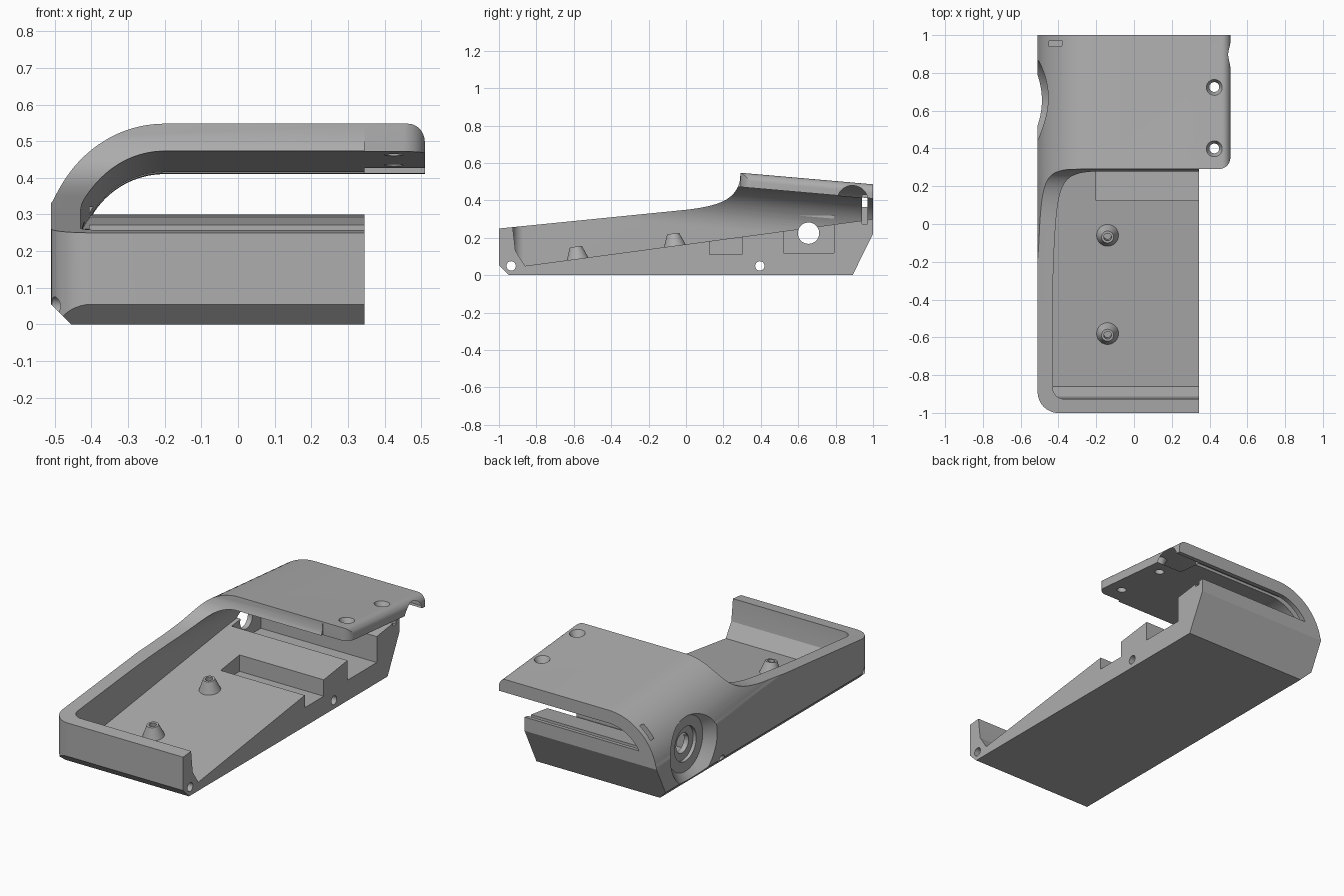
import bpy, bmesh, math
from mathutils import Matrix, Vector
from mathutils.geometry import interpolate_bezier

if "Cube" in bpy.data.objects:
    bpy.data.objects.remove(bpy.data.objects["Cube"])

grey = bpy.data.materials.new("plain grey")
grey.diffuse_color = (0.42, 0.42, 0.42, 1)
grey.use_nodes = True
grey.node_tree.nodes["Principled BSDF"].inputs["Base Color"].default_value = grey.diffuse_color


def finish(name, bm):
    bmesh.ops.recalc_face_normals(bm, faces=bm.faces[:])
    me = bpy.data.meshes.new(name)
    bm.to_mesh(me)
    bm.free()
    me.materials.append(grey)
    ob = bpy.data.objects.new(name, me)
    bpy.context.collection.objects.link(ob)
    return ob


def prism(name, pts, axis, lo, hi, warp=None):
    """Extrude a 2D outline along an axis; warp moves each point."""
    place = {'X': lambda a, b, t: (t, a, b),
             'Y': lambda a, b, t: (a, t, b),
             'Z': lambda a, b, t: (a, b, t)}[axis]
    bm = bmesh.new()
    rings = []
    for t in (lo, hi):
        ring = []
        for a, b in pts:
            co = Vector(place(a, b, t))
            ring.append(bm.verts.new(warp(co) if warp else co))
        rings.append(ring)
        bm.faces.new(ring)
    n = len(pts)
    for i in range(n):
        j = (i + 1) % n
        bm.faces.new((rings[0][i], rings[0][j], rings[1][j], rings[1][i]))
    return finish(name, bm)


def box(name, x0, x1, y0, y1, z0, z1):
    return prism(name, [(x0, y0), (x1, y0), (x1, y1), (x0, y1)], 'Z', z0, z1)


def cone(name, p0, p1, r0, r1, seg=48):
    p0, p1 = Vector(p0), Vector(p1)
    d = p1 - p0
    m = Matrix.Translation((p0 + p1) / 2) @ d.to_track_quat('Z', 'Y').to_matrix().to_4x4()
    bm = bmesh.new()
    bmesh.ops.create_cone(bm, cap_ends=True, segments=seg, radius1=r0, radius2=r1,
                          depth=d.length, matrix=m)
    return finish(name, bm)


def combine(target, tool, op='DIFFERENCE'):
    mod = target.modifiers.new("combine", 'BOOLEAN')
    mod.operation, mod.solver, mod.object = op, 'EXACT', tool
    bpy.context.view_layer.objects.active = target
    bpy.ops.object.modifier_apply(modifier=mod.name)
    bpy.data.objects.remove(tool, do_unlink=True)


def arc(cx, cy, r, a0, a1, n=12):
    return [(cx + r * math.cos(math.radians(a0 + (a1 - a0) * i / n)),
             cy + r * math.sin(math.radians(a0 + (a1 - a0) * i / n))) for i in range(n + 1)]


def slope_roof(co):
    # the roof falls gently towards the back
    if co.z > 0.2:
        co.z -= 0.087 * (co.y - 0.29)
    return co


def floor_z(y):
    return 0.05 + (y + 0.86) * 0.1344


# Outer shell: cross-section, side outline and plan outline intersected
section = ([(-0.455, 0), (0.5099, 0)] + arc(0.465, 0.503, 0.0449, 0, 90, 8)
           + arc(-0.2, 0.236, 0.312, 90, 168, 24) + [(-0.51, 0.29), (-0.51, 0.055)])
shell = prism("housing", section, 'Y', -1.2, 1.2, slope_roof)
sweep = [tuple(p) for p in interpolate_bezier(Vector((0, 0.35)), Vector((0.17, 0.37)),
                                              Vector((0.26, 0.40)), Vector((0.287, 0.50)), 20)]
side = ([(-1.1, 0.155), (-0.945, -0.0005), (0.89, -0.0005), (1.05, 0.32), (1.05, 0.7), (0.292, 0.7)]
        + [(0.292, 0.55)] + sweep[::-1] + [(-1.1, 0.24)])
combine(shell, prism("side_outline", side, 'X', -0.8, 0.8), 'INTERSECT')
plan = (arc(-0.40, -0.89, 0.1102, 180, 270) + [(0.345, -1), (0.345, 0.291)]
        + arc(0.45, 0.351, 0.06, 270, 360) + [(0.51, 1), (-0.5102, 1)])
combine(shell, prism("plan_outline", plan, 'Z', -0.3, 0.9), 'INTERSECT')

# Cavity with sloping floor and arched ceiling
inner = [(-0.43, -0.1), (0.8, -0.1), (0.8, 0.472)] + arc(-0.2, 0.242, 0.23, 90, 180, 24)
cavity = prism("cavity", inner, 'Y', -1.2, 1.2, slope_roof)
inside = [(-0.86, floor_z(-0.86)), (1.1, floor_z(1.1)), (1.1, 0.8), (-0.94, 0.8),
          (-0.928, 0.27), (-0.912, 0.13)]
combine(cavity, prism("inside_outline", inside, 'X', -0.7, 0.7), 'INTERSECT')
inner_plan = arc(-0.37, -0.866, 0.0602, 180, 270) + [(0.65, -0.926), (0.65, 1.08), (-0.4302, 1.08)]
combine(cavity, prism("inner_plan", inner_plan, 'Z', -0.3, 0.9), 'INTERSECT')
combine(shell, cavity)

# Open right side below the roof, floor pockets and rear panel slot
for b in ((0.345, 0.7, -1.2, 1.2, -0.1, 0.38),
          (-0.2, 0.6, 0.125, 0.30, 0.11, 0.30),
          (-0.405, 0.6, 0.52, 0.79, 0.12, 0.32),
          (-0.45, 0.345, 0.94, 0.97, 0.275, 0.432)):
    combine(shell, box("pocket", *b))

# Standoffs square to the floor, each with a screw hole
up = Vector((0, -0.1344, 1)).normalized()
for y in (-0.58, -0.06):
    p = Vector((-0.14, y, floor_z(y)))
    combine(shell, cone("standoff", p - up * 0.02, p + up * 0.066, 0.066, 0.032), 'UNION')
    combine(shell, cone("standoff_hole", p + up * 0.01, p + up * 0.1, 0.02, 0.02, 32))

# Round recess, counterbore and through hole in the left wall
cy, cz = 0.655, 0.225
for x0, x1, r0, r1 in ((-0.55, -0.455, 0.255, 0.16), (-0.5, -0.435, 0.10, 0.10),
                       (-0.6, -0.35, 0.057, 0.057)):
    combine(shell, cone("recess", (x0, cy, cz), (x1, cy, cz), r0, r1, 64))

# Cross holes through the base
for y in (-0.935, 0.395):
    combine(shell, cone("cross_hole", (-0.7, y, 0.05), (0.7, y, 0.05), 0.025, 0.025, 32))

# Countersunk holes in the roof
for y in (0.4, 0.725):
    top = 0.548 - 0.087 * (y - 0.29)
    combine(shell, cone("roof_hole", (0.425, y, 0.36), (0.425, y, 0.7), 0.026, 0.026, 32))
    combine(shell, cone("countersink", (0.425, y, top - 0.035), (0.425, y, top + 0.01), 0.025, 0.047, 32))

# Cable notch under the right edge of the roof
combine(shell, cone("cable_notch", (0.345, 0.89, 0.397), (0.7, 0.89, 0.397), 0.083, 0.083))

bpy.ops.object.select_all(action='DESELECT')
shell.select_set(True)
bpy.context.view_layer.objects.active = shell
bpy.ops.object.shade_smooth_by_angle(angle=math.radians(25))
